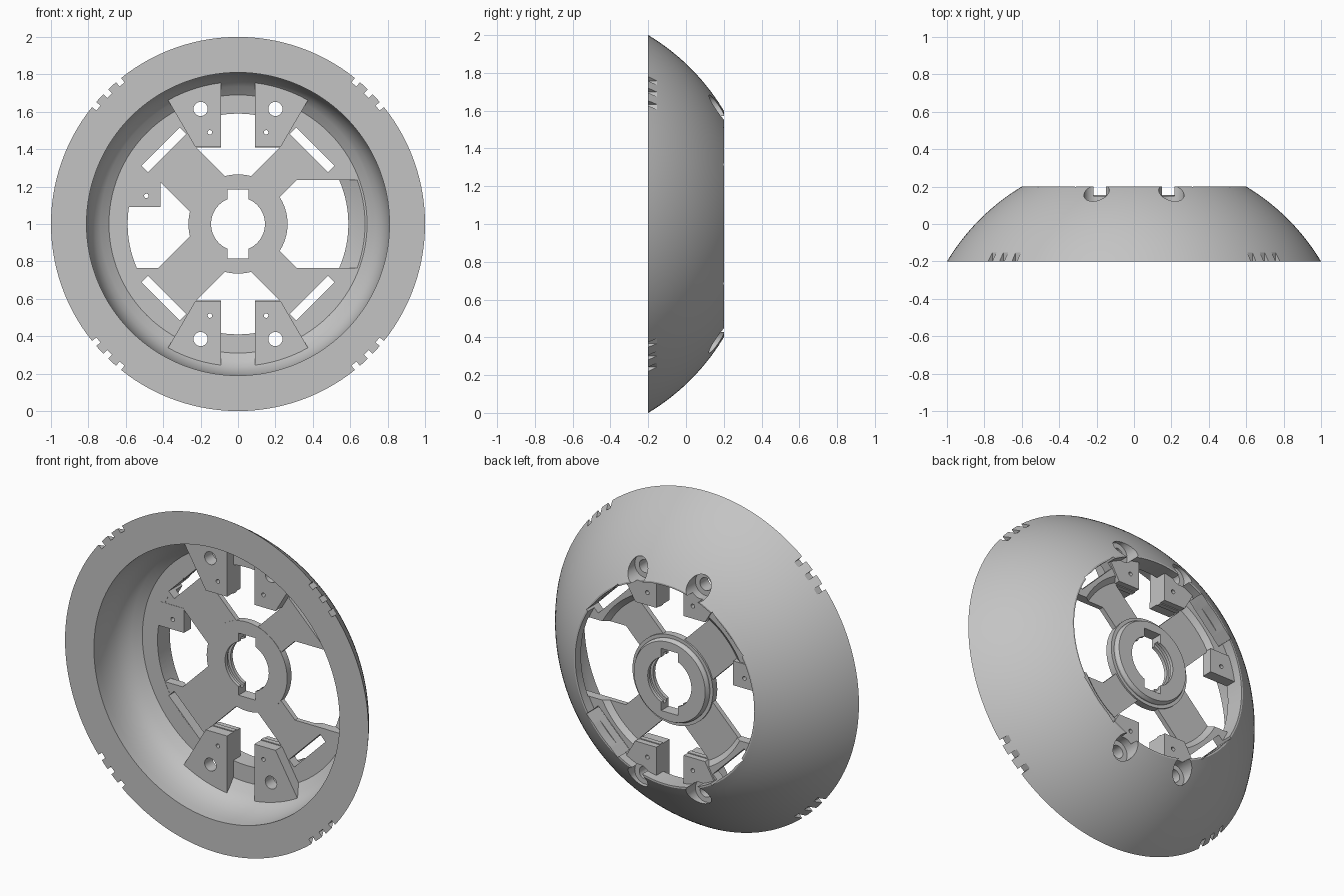
import bpy, bmesh, math
from math import sin, cos, pi, radians, sqrt

if "Cube" in bpy.data.objects:
    bpy.data.objects.remove(bpy.data.objects["Cube"])

grey = bpy.data.materials.new("plain grey")
grey.use_nodes = True
colour = (0.55, 0.55, 0.55, 1)
grey.diffuse_color = colour
grey.node_tree.nodes["Principled BSDF"].inputs["Base Color"].default_value = colour

MID = 1.0            # height of the wheel axis
DOME_Y = -0.8        # centre of the domed surface along the axis
DOME_R2 = 1.36       # squared dome radius


def dome(y, r2=DOME_R2):
    return sqrt(r2 - (y - DOME_Y) ** 2)


def finish(name, bm):
    bmesh.ops.remove_doubles(bm, verts=bm.verts, dist=1e-5)
    bmesh.ops.recalc_face_normals(bm, faces=bm.faces)
    mesh = bpy.data.meshes.new(name)
    bm.to_mesh(mesh)
    bm.free()
    ob = bpy.data.objects.new(name, mesh)
    bpy.context.collection.objects.link(ob)
    mesh.materials.append(grey)
    return ob


def lathe(name, profile, n=128):
    """Closed (radius, y) profile turned about the wheel axis."""
    bm = bmesh.new()
    rings = []
    for i in range(n):
        a = 2 * pi * i / n
        rings.append([bm.verts.new((r * cos(a), y, MID + r * sin(a))) for r, y in profile])
    k = len(profile)
    for i in range(n):
        a, b = rings[i], rings[(i + 1) % n]
        for j in range(k):
            m = (j + 1) % k
            if profile[j][0] == 0 and profile[m][0] == 0:
                continue
            if profile[j][0] == 0:
                bm.faces.new((a[j], b[m], a[m]))
            elif profile[m][0] == 0:
                bm.faces.new((a[j], b[j], a[m]))
            else:
                bm.faces.new((a[j], b[j], b[m], a[m]))
    loose = [v for v in bm.verts if not v.link_faces]
    bmesh.ops.delete(bm, geom=loose, context="VERTS")
    return finish(name, bm)


def prism(name, pts, y0, y1):
    """Outline in x and height above the axis, extruded along y."""
    bm = bmesh.new()
    lo = [bm.verts.new((x, y0, MID + z)) for x, z in pts]
    hi = [bm.verts.new((x, y1, MID + z)) for x, z in pts]
    bm.faces.new(lo)
    bm.faces.new(hi)
    for i in range(len(pts)):
        j = (i + 1) % len(pts)
        bm.faces.new((lo[i], lo[j], hi[j], hi[i]))
    return finish(name, bm)


def arc(r, a0, a1, n=16, cx=0, cz=0):
    return [(cx + r * cos(radians(a0 + (a1 - a0) * i / n)),
             cz + r * sin(radians(a0 + (a1 - a0) * i / n))) for i in range(n + 1)]


def rod(r, x, z, y0, y1):
    return prism("cutter", arc(r, 0, 348.75, 31, x, z), y0, y1)


def tilted_box(r, depth, length, deg, y0, y1):
    """Box at radius r and angle deg, lying across the radius."""
    c, s = cos(radians(deg)), sin(radians(deg))
    pts = [(r + u * depth / 2, v * length / 2) for u, v in ((-1, -1), (1, -1), (1, 1), (-1, 1))]
    return prism("cutter", [(p * c - q * s, p * s + q * c) for p, q in pts], y0, y1)


def boolean(ob, cutter, op="DIFFERENCE", keep=False):
    mod = ob.modifiers.new("cut", "BOOLEAN")
    mod.operation, mod.object, mod.solver = op, cutter, "EXACT"
    bpy.context.view_layer.objects.active = ob
    bpy.ops.object.modifier_apply(modifier=mod.name)
    if not keep:
        bpy.data.objects.remove(cutter)


# Domed outer ring with a recessed floor
steps = 16
outer = [(dome(-0.2 + 0.4 * i / steps), -0.2 + 0.4 * i / steps) for i in range(steps + 1)]
inner = [(0.59, 0.2), (0.59, 0.085), (0.69, 0.085), (0.735, 0.05),
         (0.765, 0.02), (0.79, -0.03), (0.805, -0.09), (0.81, -0.15), (0.81, -0.2)]
shell = lathe("domed_ring", outer + inner)

# Spoke plate with thicker pads near the ring
plate = lathe("spoke_plate", [(0.2, 0.086), (0.64, 0.086), (0.64, 0.14), (0.51, 0.14),
                              (0.48, 0.115), (0.2, 0.115)])

# Windows between the spokes
R = 0.59
for s in (1, -1):
    a = math.degrees(math.asin(0.09 / R))
    pts = [(-0.06, 0.19), (0.06, 0.19), (0.06, 0.245), (0.225, 0.41), (0.09, 0.41)]
    pts += arc(R, 90 - a, 90 + a) + [(-0.09, 0.41), (-0.225, 0.41), (-0.06, 0.245)]
    boolean(plate, prism("cutter", [(x, s * z) for x, z in pts], 0, 0.3))
b = math.degrees(math.asin(0.235 / R))
left = [(-0.19, -0.06), (-0.25, -0.06), (-0.425, -0.235)] + arc(R, 180 + b, 180 - b)
boolean(plate, prism("cutter", left + [(-0.425, 0.235), (-0.25, 0.06), (-0.19, 0.06)], 0, 0.3))
right = [(0.19, -0.11), (0.315, -0.235), (0.75, -0.235), (0.75, 0.235), (0.315, 0.235), (0.19, 0.11)]
boolean(plate, prism("cutter", right, 0, 0.3))

# Deeper pocket in the floor on one side
pocket = prism("cutter", [(0.3, -0.235), (0.8, -0.235), (0.8, 0.235), (0.3, 0.235)], 0.02, 0.3)
ys = [0.24 * i / 12 for i in range(13)]
ball = lathe("cutter", [(0, 0)] + [(dome(y, 1.245), y) for y in ys] + [(0, 0.24)])
boolean(pocket, ball, "INTERSECT")
boolean(shell, pocket)

# Long slots at the ends of the spokes
for deg in (45, 135, 225, 315):
    for ob in (plate, shell):
        boolean(ob, tilted_box(0.56, 0.05, 0.29, deg, 0, 0.3))
    # Grip notches on the rim
    for d in (-5.3, 0, 5.3):
        boolean(shell, tilted_box(1.01, 0.08, 0.035, deg + d, -0.25, -0.148))

# Hub with stepped back and keyed bore
hub = lathe("hub", [(0.144, 0.084), (0.265, 0.084), (0.265, 0.125), (0.245, 0.125), (0.245, 0.135),
                    (0.235, 0.155), (0.144, 0.155), (0.144, 0.135), (0.16, 0.135), (0.16, 0.105),
                    (0.144, 0.105)])
key = [(-0.055, -0.185), (0.055, -0.185), (0.055, 0.185), (-0.055, 0.185)]
boolean(hub, prism("cutter", key, 0, 0.3))

# Four wedge-shaped mounting blocks with screw holes
limit = lathe("cutter", [(0, -0.2)] + [(r - 0.004, y) for r, y in outer] + [(0, 0.2)])
parts = [shell, plate, hub]
for sx, nx in ((1, "left"), (-1, "right")):
    for sz, nz in ((1, "upper"), (-1, "lower")):
        pts = [(0.09, 0.415), (0.23, 0.415)] + arc(0.775, 60.5, 83.3, 8)
        block = prism(f"{nz}_{nx}_block", [(sx * x, sz * z) for x, z in pts], 0.025, 0.15)
        boolean(block, limit, "INTERSECT", keep=True)
        for ob in (block, shell):
            boolean(ob, rod(0.068, sx * 0.2, sz * 0.615, 0.1, 0.4))
            boolean(ob, rod(0.038, sx * 0.2, sz * 0.615, -0.1, 0.4))
        for ob in (block, plate):
            boolean(ob, rod(0.038, sx * 0.2, sz * 0.615, -0.1, 0.4))
            boolean(ob, rod(0.068, sx * 0.2, sz * 0.615, 0.1, 0.4))
            boolean(ob, rod(0.012, sx * 0.15, sz * 0.49, -0.1, 0.4))
        parts.append(block)
bpy.data.objects.remove(limit)

# Small side block with a pilot hole
side = prism("side_block", [(-0.415, 0.09), (-0.415, 0.235), (-0.58, 0.235), (-0.6, 0.09)], 0.084, 0.15)
boolean(side, rod(0.012, -0.49, 0.15, -0.1, 0.4))
parts.append(side)

# Smooth curved faces, keep corners sharp
bpy.ops.object.select_all(action="DESELECT")
for ob in parts:
    ob.select_set(True)
bpy.context.view_layer.objects.active = shell
bpy.ops.object.shade_smooth_by_angle(angle=radians(25))
